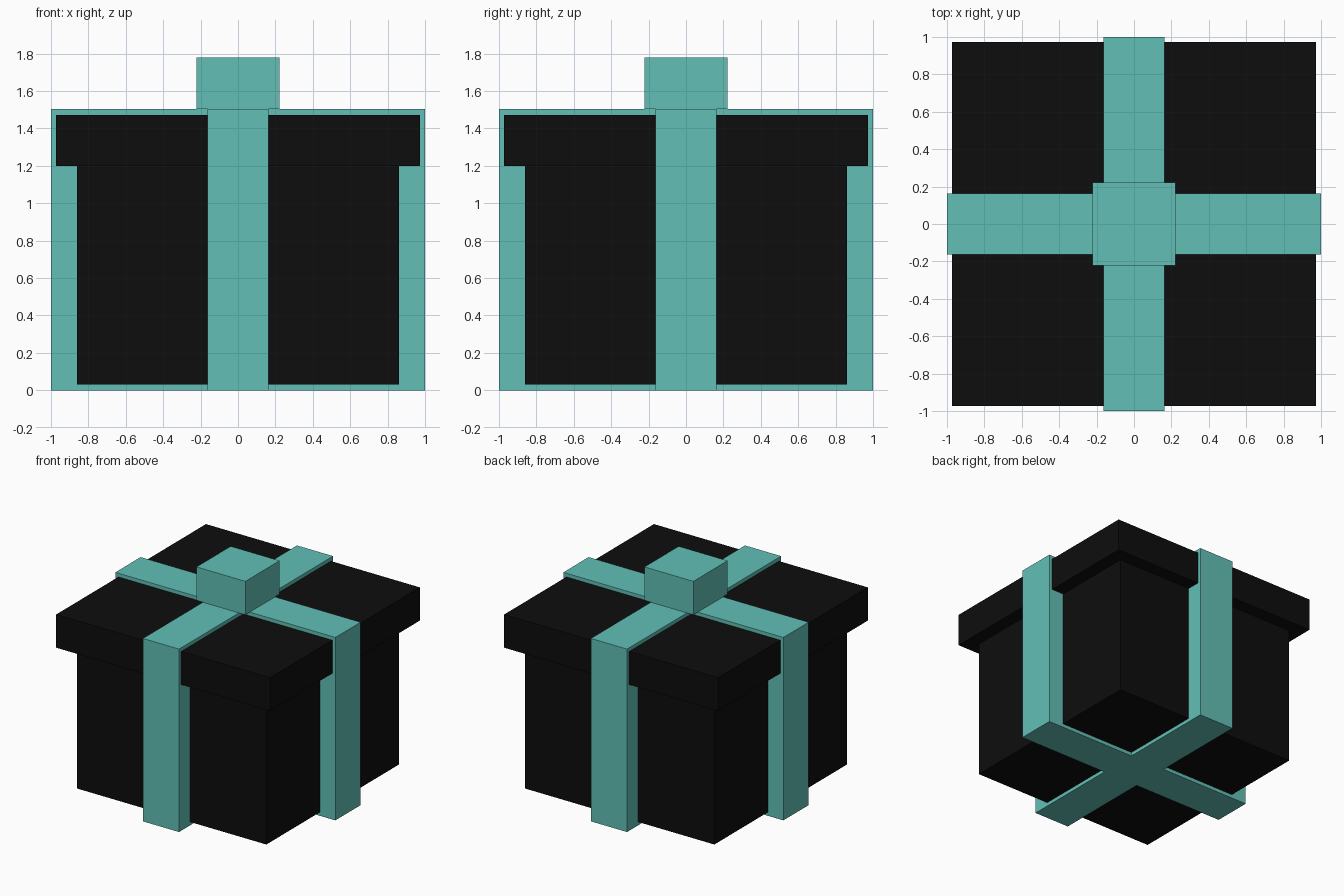
import bpy
import bmesh

cube = bpy.data.objects.get("Cube")
if cube:
    bpy.data.objects.remove(cube, do_unlink=True)


def make_material(name, color):
    mat = bpy.data.materials.new(name)
    mat.use_nodes = True
    mat.diffuse_color = color
    bsdf = next(n for n in mat.node_tree.nodes if n.type == 'BSDF_PRINCIPLED')
    bsdf.inputs["Base Color"].default_value = color
    return mat


def prism(name, outline, bottom, top, mat):
    """Extrude a flat outline straight up from bottom to top."""
    bm = bmesh.new()
    base = bm.faces.new([bm.verts.new((x, y, bottom)) for x, y in outline])
    result = bmesh.ops.extrude_face_region(bm, geom=[base], use_keep_orig=True)
    raised = [v for v in result["geom"] if isinstance(v, bmesh.types.BMVert)]
    bmesh.ops.translate(bm, verts=raised, vec=(0, 0, top - bottom))
    bmesh.ops.recalc_face_normals(bm, faces=bm.faces[:])
    mesh = bpy.data.meshes.new(name)
    bm.to_mesh(mesh)
    bm.free()
    mesh.materials.append(mat)
    obj = bpy.data.objects.new(name, mesh)
    bpy.context.collection.objects.link(obj)
    return obj


def square(r):
    return [(-r, -r), (r, -r), (r, r), (-r, r)]


def cross(reach, half_width):
    # One arm's corners, turned a quarter circle four times
    points = []
    arm = [(reach, -half_width), (reach, half_width), (half_width, half_width)]
    for _ in range(4):
        points += arm
        arm = [(-y, x) for x, y in arm]
    return points


black = make_material("black paper", (0.004, 0.004, 0.004, 1))
teal = make_material("teal ribbon", (0.122, 0.527, 0.473, 1))

# Gift box and its overhanging lid
prism("box_body", square(0.86), 0.03, 1.2, black)
prism("box_lid", square(0.972), 1.2, 1.473, black)

# Crossed ribbon wrapping every side, with the square knot on top
prism("ribbon_cross", cross(1.0, 0.164), 0, 1.503, teal)
prism("ribbon_knot", square(0.222), 1.503, 1.778, teal)
